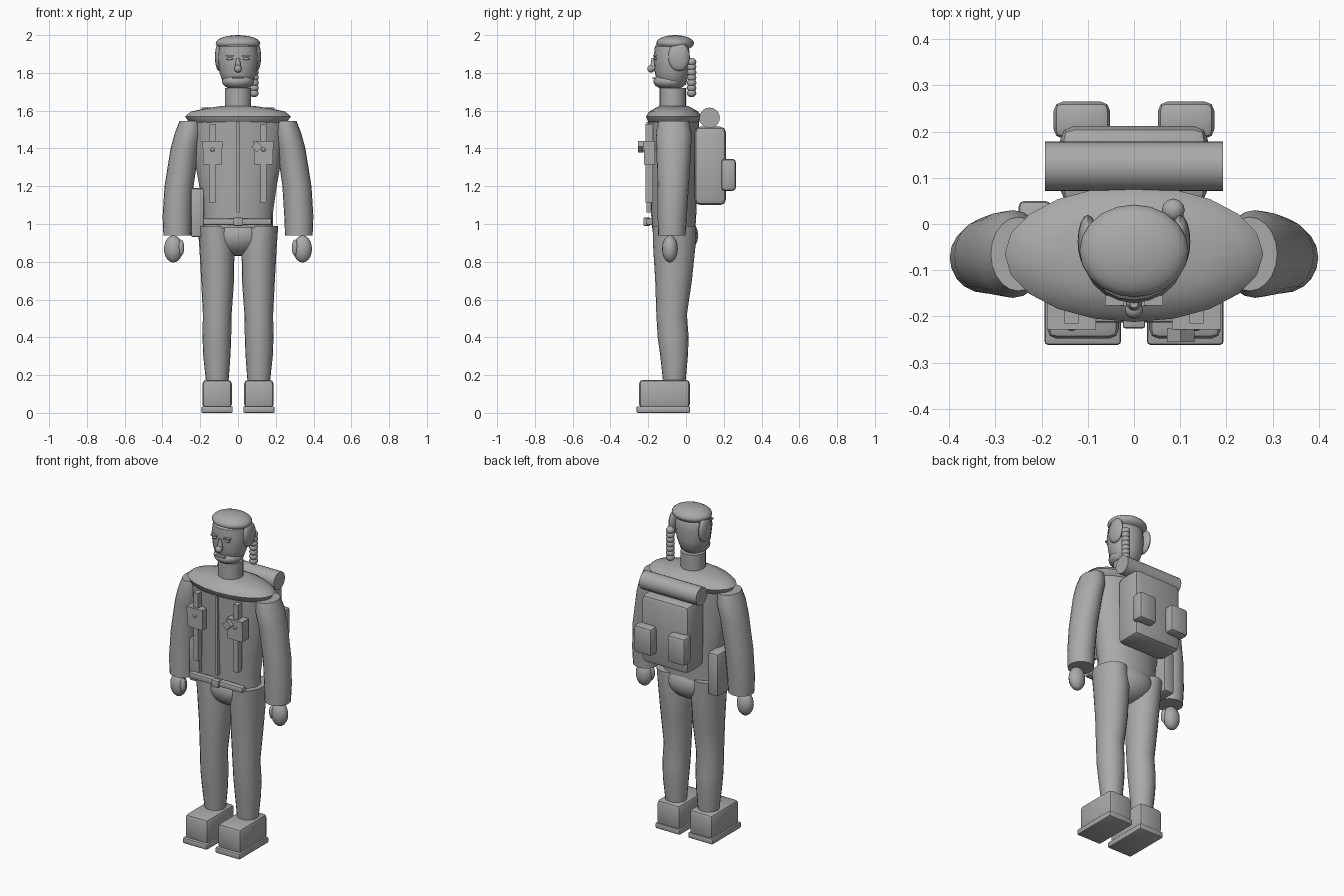
import bpy, bmesh, math
from mathutils import Matrix

grey = bpy.data.materials.new("plain_grey")
grey.diffuse_color = (0.4, 0.4, 0.4, 1)


def finish(name, bm, smooth=True, angle=40):
    bmesh.ops.recalc_face_normals(bm, faces=bm.faces)
    mesh = bpy.data.meshes.new(name)
    bm.to_mesh(mesh)
    bm.free()
    ob = bpy.data.objects.new(name, mesh)
    bpy.context.collection.objects.link(ob)
    mesh.materials.append(grey)
    if smooth:
        bpy.ops.object.select_all(action='DESELECT')
        ob.select_set(True)
        bpy.context.view_layer.objects.active = ob
        bpy.ops.object.shade_smooth_by_angle(angle=math.radians(angle))
    return ob


def box(name, x, y, z, bevel=0.0, seg=2, taper=1.0, tilt=0.0):
    """Box from (min, max) ranges, optionally narrowed at the top or rolled."""
    c = [(a + b) / 2 for a, b in (x, y, z)]
    s = [b - a for a, b in (x, y, z)]
    bm = bmesh.new()
    bmesh.ops.create_cube(bm, size=1)
    for v in bm.verts:
        k = taper if v.co.z > 0 else 1
        v.co = (v.co.x * s[0] * k, v.co.y * s[1] * k, v.co.z * s[2])
    if bevel:
        bmesh.ops.bevel(bm, geom=bm.edges[:], offset=bevel, segments=seg,
                        profile=0.5, affect='EDGES')
    bm.transform(Matrix.Translation(c) @ Matrix.Rotation(tilt, 4, 'Y'))
    return finish(name, bm, bevel > 0)


def ball(name, c, r, u=20, v=12):
    bm = bmesh.new()
    bmesh.ops.create_uvsphere(bm, u_segments=u, v_segments=v, radius=1)
    bm.transform(Matrix.Translation(c) @ Matrix.Diagonal((*r, 1)))
    return finish(name, bm)


def rod(name, c, r, length, axis='Z', n=20, r2=None):
    bm = bmesh.new()
    bmesh.ops.create_cone(bm, cap_ends=True, segments=n, radius1=r,
                          radius2=r if r2 is None else r2, depth=length)
    turn = Matrix.Rotation(math.pi / 2, 4, 'Y') if axis == 'X' else Matrix()
    bm.transform(Matrix.Translation(c) @ turn)
    return finish(name, bm)


def loft(name, rings, n=20, sx=1):
    """Skin of elliptical rings: (x, y, z, radius x, radius y)."""
    bm = bmesh.new()
    loops = []
    for x, y, z, rx, ry in rings:
        loops.append([bm.verts.new((sx * (x + rx * math.cos(2 * math.pi * i / n)),
                                    y + ry * math.sin(2 * math.pi * i / n), z))
                      for i in range(n)])
    for a, b in zip(loops, loops[1:]):
        for i in range(n):
            j = (i + 1) % n
            bm.faces.new((a[i], a[j], b[j], b[i]))
    bm.faces.new(loops[0])
    bm.faces.new(loops[-1])
    return finish(name, bm)


# Torso, yoke and neck
Y = -0.065
loft("jacket", [(0, Y, 0.98, 0.185, 0.115), (0, Y, 1.06, 0.185, 0.12),
                (0, Y, 1.2, 0.205, 0.125), (0, Y, 1.4, 0.24, 0.13),
                (0, Y, 1.54, 0.25, 0.135)], 24)
loft("shoulder_yoke", [(0, Y, 1.525, 0.22, 0.115), (0, Y, 1.54, 0.26, 0.135),
                       (0, Y, 1.57, 0.28, 0.147), (0, Y, 1.595, 0.25, 0.13),
                       (0, Y, 1.612, 0.17, 0.1), (0, Y, 1.625, 0.085, 0.075)], 20)
rod("neck", (0, -0.07, 1.655), 0.07, 0.13)
ball("pelvis", (0, -0.055, 0.94), (0.16, 0.12, 0.11))

# Head
loft("head", [(0, -0.075, 1.72, 0.05, 0.05), (0, -0.075, 1.74, 0.075, 0.075),
              (0, -0.075, 1.8, 0.098, 0.09), (0, -0.075, 1.88, 0.108, 0.096),
              (0, -0.075, 1.94, 0.1, 0.09), (0, -0.07, 1.98, 0.05, 0.05)])
ball("jaw", (0, -0.088, 1.755), (0.085, 0.085, 0.045))
ball("hair_cap", (0, -0.058, 1.957), (0.118, 0.1, 0.043))
ball("nose_tip", (0, -0.185, 1.822), (0.02, 0.02, 0.02), 12, 8)
rod("nose_bridge", (0, -0.173, 1.85), 0.018, 0.06, n=10, r2=0.009)
box("mouth", (-0.03, 0.03), (-0.178, -0.16), (1.768, 1.776))
for i in range(7):
    ball("braid_bead", (0.085, 0.03, 1.693 + 0.0275 * i), (0.025, 0.025, 0.022), 12, 8)

# Parts on both sides
for s in (-1, 1):
    def both(a, b):
        return tuple(sorted((s * a, s * b)))
    ball("side_hair", (s * 0.1, -0.038, 1.885), (0.022, 0.058, 0.075), 16, 10)
    ball("eye", (s * 0.043, -0.163, 1.874), (0.018, 0.01, 0.007), 12, 8)
    box("eyebrow", both(0.022, 0.063), (-0.176, -0.155), (1.886, 1.894))
    loft("arm", [(0.322, -0.075, 0.94, 0.073, 0.073), (0.322, -0.073, 1.04, 0.077, 0.077),
                 (0.312, -0.068, 1.2, 0.077, 0.083), (0.282, -0.065, 1.4, 0.075, 0.092),
                 (0.262, -0.065, 1.48, 0.073, 0.095),
                 (0.25, -0.065, 1.545, 0.06, 0.08)], sx=s)
    ball("hand", (s * 0.342, -0.085, 0.868), (0.05, 0.042, 0.072), 16, 10)
    ball("thumb", (s * 0.302, -0.1, 0.875), (0.017, 0.02, 0.043), 12, 8)
    loft("leg", [(0.11, -0.062, 0.17, 0.06, 0.06), (0.112, -0.063, 0.3, 0.072, 0.073),
                 (0.112, -0.068, 0.4, 0.076, 0.082), (0.11, -0.076, 0.52, 0.076, 0.081),
                 (0.108, -0.066, 0.7, 0.087, 0.097), (0.112, -0.062, 0.88, 0.093, 0.112),
                 (0.125, -0.062, 0.99, 0.088, 0.115)], sx=s)
    box("boot", both(0.033, 0.188), (-0.248, 0.02), (0.025, 0.175), 0.02)
    box("sole", both(0.028, 0.194), (-0.262, 0.022), (0, 0.035), 0.008)
    box("chest_strap", both(0.12, 0.15), (-0.215, -0.175), (1.115, 1.53))
    box("chest_pouch", both(0.085, 0.185), (-0.222, -0.165), (1.315, 1.42))
    box("pouch_flap", both(0.082, 0.188), (-0.228, -0.165), (1.4, 1.44))
    ball("pouch_button", (s * 0.135, -0.222, 1.395), (0.012, 0.01, 0.012), 12, 8)
    box("pack_pocket", both(0.052, 0.174), (0.185, 0.265), (1.175, 1.345), 0.02)

# Front fittings
box("zip", (-0.007, 0.007), (-0.208, -0.175), (1.06, 1.54))
box("badge", (0.08, 0.122), (-0.255, -0.225), (1.388, 1.43), tilt=math.pi / 4)
box("belt", (-0.185, 0.178), (-0.213, -0.175), (0.995, 1.03), 0.008)
box("belt_buckle", (-0.024, 0.024), (-0.226, -0.19), (0.99, 1.034), 0.005)

# Hip case, backpack and bedroll
box("hip_case", (-0.25, -0.18), (-0.12, 0.05), (0.93, 1.19), 0.012)
box("backpack", (-0.16, 0.16), (0.045, 0.212), (1.1, 1.515), 0.03)
rod("bedroll", (0, 0.125, 1.562), 0.054, 0.385, 'X', 24)
